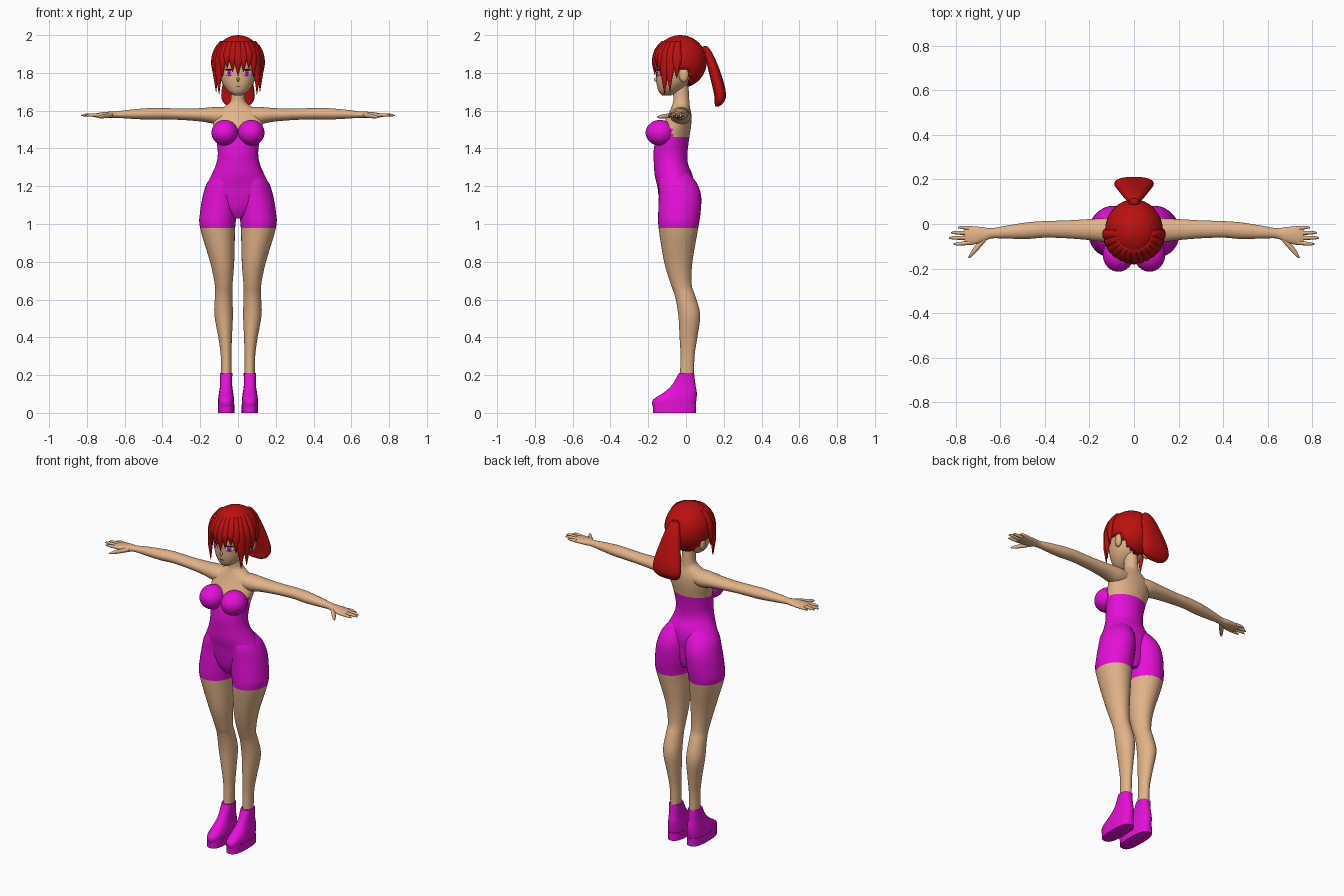
import bpy, bmesh
from math import sin, cos, pi, radians, sqrt
from mathutils import Vector, Matrix

cube = bpy.data.objects.get("Cube")
if cube:
    bpy.data.objects.remove(cube, do_unlink=True)


def material(name, r, g, b):
    m = bpy.data.materials.new(name)
    m.use_nodes = True
    m.diffuse_color = (r, g, b, 1)
    m.node_tree.nodes["Principled BSDF"].inputs["Base Color"].default_value = (r, g, b, 1)
    return m


SKIN = material("skin", .76, .45, .25)
SUIT = material("magenta_suit", .78, .005, .68)
HAIR = material("red_hair", .5, .005, .005)
WHITE = material("eye_white", .8, .75, .75)
DARK = material("dark_line", .08, .01, .01)


def finish(name, bm, mats, mirror=False, rule=None):
    """Turn a bmesh into a smooth object, coloured by a face rule."""
    bmesh.ops.recalc_face_normals(bm, faces=bm.faces)
    if rule:
        for f in bm.faces:
            f.material_index = int(rule(f.calc_center_median()))
    mesh = bpy.data.meshes.new(name)
    bm.to_mesh(mesh)
    bm.free()
    for m in mats:
        mesh.materials.append(m)
    ob = bpy.data.objects.new(name, mesh)
    bpy.context.collection.objects.link(ob)
    bpy.ops.object.select_all(action='DESELECT')
    ob.select_set(True)
    bpy.context.view_layer.objects.active = ob
    bpy.ops.object.shade_smooth_by_angle(angle=radians(50))
    if mirror:
        ob.modifiers.new("mirror", 'MIRROR').use_mirror_merge = False
    return ob


# A hoop is a centre and two radius vectors packed into nine values
def hoop_z(z, cx, cy, rx, ry, turn=0):
    c, s = cos(turn), sin(turn)
    return Vector((cx, cy, z, rx * c, rx * s, 0, -ry * s, ry * c, 0))


def hoop_x(x, cy, cz, ry, rz):
    return Vector((x, cy, cz, 0, ry, 0, 0, 0, rz))


def loft(name, keys, mats, mirror=False, rule=None, sides=24, steps=4, power=2.0):
    """Skin a smooth tube through the key hoops and close both ends."""
    hoops = []
    for i in range(len(keys) - 1):
        a, b, c, d = (keys[min(max(i + k, 0), len(keys) - 1)] for k in (-1, 0, 1, 2))
        for k in range(steps):
            t = k / steps
            hoops.append((b * 2 + (c - a) * t + (a * 2 - b * 5 + c * 4 - d) * t**2
                          + (b * 3 - a - c * 3 + d) * t**3) * .5)
    hoops.append(keys[-1])
    bm = bmesh.new()
    rings = []
    for h in hoops:
        o, u, v = Vector(h[0:3]), Vector(h[3:6]), Vector(h[6:9])
        ring = []
        for j in range(sides):
            c, s = cos(2 * pi * j / sides), sin(2 * pi * j / sides)
            k = (abs(c)**power + abs(s)**power)**(-1 / power)
            ring.append(bm.verts.new(o + u * c * k + v * s * k))
        rings.append(ring)
    for lo, hi in zip(rings, rings[1:]):
        for j in range(sides):
            n = (j + 1) % sides
            bm.faces.new((lo[j], lo[n], hi[n], hi[j]))
    bm.faces.new(rings[0])
    bm.faces.new(rings[-1])
    return finish(name, bm, mats, mirror, rule)


def ball(name, centre, radii, mat, mirror=False, turn=0, keep=None):
    """Ellipsoid, optionally trimmed to the faces that pass a test."""
    bm = bmesh.new()
    bmesh.ops.create_uvsphere(bm, u_segments=32, v_segments=20, radius=1)
    bm.transform(Matrix.Translation(centre) @ Matrix.Rotation(turn, 4, 'Z')
                 @ Matrix.Diagonal((*radii, 1)))
    if keep:
        gone = [f for f in bm.faces if not keep(f.calc_center_median())]
        bmesh.ops.delete(bm, geom=gone, context='FACES')
    return finish(name, bm, [mat], mirror)


# Torso with neck: suit up to the chest line, skin above
loft("torso", [hoop_z(*k) for k in (
    (1.03, 0, -.045, .03, .06), (1.08, 0, -.05, .11, .08), (1.15, 0, -.055, .155, .09),
    (1.2, 0, -.056, .167, .096), (1.26, 0, -.066, .14, .1), (1.32, 0, -.08, .115, .09),
    (1.38, 0, -.082, .107, .09), (1.46, 0, -.07, .118, .088), (1.52, 0, -.05, .13, .077),
    (1.57, 0, -.035, .132, .064), (1.6, 0, -.03, .11, .055), (1.63, 0, -.027, .06, .046),
    (1.66, 0, -.025, .038, .042), (1.75, 0, -.03, .035, .042))],
    [SUIT, SKIN], rule=lambda c: c.z > (1.5 if c.y < -.07 else 1.46), sides=40)
ball("bust", (.07, -.137, 1.483), (.07, .077, .068), SUIT, True)

# Legs: upper part is the shorts, overlapping the pelvis
loft("leg", [hoop_z(*k) for k in (
    (.18, .062, .005, .027, .038), (.3, .063, .008, .028, .037), (.4, .068, .013, .036, .047),
    (.52, .076, .017, .049, .058), (.62, .076, -.005, .046, .054), (.68, .076, -.025, .047, .055),
    (.8, .084, -.041, .064, .075), (.98, .108, -.04, .093, .105), (1.06, .103, -.035, .098, .112),
    (1.15, .093, -.032, .093, .112), (1.22, .08, -.045, .082, .1), (1.28, .06, -.065, .05, .07))],
    [SUIT, SKIN], True, lambda c: c.z < .98, sides=32)

# Boots: platform sole, wedge foot and ankle shaft
loft("boot", [hoop_z(z, .063, (f + b) / 2, rx, (b - f) / 2) for z, f, b, rx in (
    (.008, -.165, .045, .041), (.05, -.18, .052, .043), (.075, -.168, .056, .042),
    (.11, -.115, .057, .037), (.15, -.073, .05, .032), (.21, -.038, .043, .033))],
    [SUIT], True, power=2.6)
loft("boot_sole", [hoop_z(z, .063, -.06, .044, .114) for z in (0, .045)],
     [SUIT], True, steps=1, power=2.8)

# Arms and hands
loft("arm", [hoop_x(*k) for k in (
    (.04, -.03, 1.575, .05, .04), (.1, -.028, 1.573, .055, .047), (.15, -.027, 1.576, .052, .041),
    (.2, -.025, 1.578, .047, .035), (.3, -.024, 1.581, .04, .03), (.4, -.024, 1.584, .037, .03),
    (.48, -.03, 1.583, .037, .03), (.58, -.037, 1.581, .028, .023), (.64, -.042, 1.579, .023, .017),
    (.68, -.048, 1.578, .034, .017), (.73, -.052, 1.576, .042, .014), (.76, -.052, 1.575, .037, .009))],
    [SKIN], True)
for name, root, tip, end in (("little", -.02, -.016, .79), ("ring", -.041, -.039, .82),
                             ("middle", -.062, -.062, .83), ("index", -.083, -.089, .81)):
    loft(name + "_finger", [hoop_x(.735, root, 1.576, .01, .01),
                            hoop_x(end - .025, tip, 1.577, .008, .008),
                            hoop_x(end, tip, 1.574, .003, .003)], [SKIN], True, sides=10)
loft("thumb", [hoop_x(.665, -.06, 1.577, .018, .013), hoop_x(.7, -.1, 1.572, .018, .012),
               hoop_x(.73, -.135, 1.568, .013, .009), hoop_x(.742, -.15, 1.566, .003, .003)],
     [SKIN], True, sides=10)

# Head, ears, nose and face details
loft("head", [hoop_z(*k) for k in (
    (1.68, 0, -.103, .018, .022), (1.7, 0, -.092, .05, .052), (1.74, 0, -.073, .08, .082),
    (1.79, 0, -.06, .097, .098), (1.85, 0, -.05, .105, .11), (1.92, 0, -.045, .09, .1),
    (1.97, 0, -.045, .05, .06))], [SKIN], sides=32)
ball("ear", (.1, -.012, 1.79), (.018, .026, .04), SKIN, True, radians(-15))
ball("nose", (0, -.157, 1.765), (.007, .012, .012), SKIN)
ball("mouth", (0, -.15, 1.727), (.014, .004, .002), DARK)
EYE = radians(27)
ball("eye_white", (.047, -.146, 1.8), (.023, .004, .016), WHITE, True, EYE)
ball("iris", (.046, -.1475, 1.8), (.015, .0045, .016), SUIT, True, EYE)
ball("pupil", (.046, -.149, 1.8), (.006, .0045, .008), DARK, True, EYE)
ball("eyelash", (.048, -.147, 1.817), (.025, .0045, .004), DARK, True, EYE)


# Hair cap, trimmed around the face and ears
def hairline(c):
    if c.y < -.06:
        return c.z > 1.86
    return c.z > (1.825 if c.y < .02 else 1.73)


cap = ball("hair_cap", (0, -.03, 1.86), (.13, .14, .14), HAIR, keep=hairline)
cap.modifiers.new("thickness", 'SOLIDIFY').thickness = .015


def lock(name, degrees, tip, width, mirror=True):
    """Pointed strand that follows the cap and then hangs down."""
    a = radians(degrees)
    keys = []
    for k in range(7):
        t = k / 6
        z = 1.97 + (tip - 1.97) * t
        s = sqrt(1 - ((max(z, 1.86) - 1.86) / .14)**2) - .06 * max(0, t - .6)
        w = width * (.55 + .9 * t if t < .5 else 2 * (1 - t)) + .001
        keys.append(hoop_z(z, .13 * s * sin(a), -.03 - .138 * s * cos(a), w,
                           .001 + .012 * min(1, 3 * (1 - t)), a))
    loft(name, keys, [HAIR], mirror, sides=10, steps=2)


lock("centre_bang", 0, 1.785, .024, False)
for n, (angle, tip, width) in enumerate(((13, 1.805, .022), (27, 1.825, .024), (40, 1.78, .024),
                                         (52, 1.685, .026), (66, 1.7, .026), (82, 1.77, .026))):
    lock(f"side_lock_{n + 1}", angle, tip, width)

# Ponytail fanning out from a knot behind the crown
ball("hair_knot", (0, .1, 1.915), (.028, .022, .028), HAIR)
loft("ponytail", [hoop_z(*k) for k in (
    (1.94, 0, .105, .018, .01), (1.9, 0, .12, .04, .022), (1.82, 0, .147, .062, .03),
    (1.73, 0, .172, .083, .033), (1.67, 0, .181, .088, .03), (1.635, 0, .172, .07, .02),
    (1.622, 0, .165, .04, .008))], [HAIR], power=2.3)
